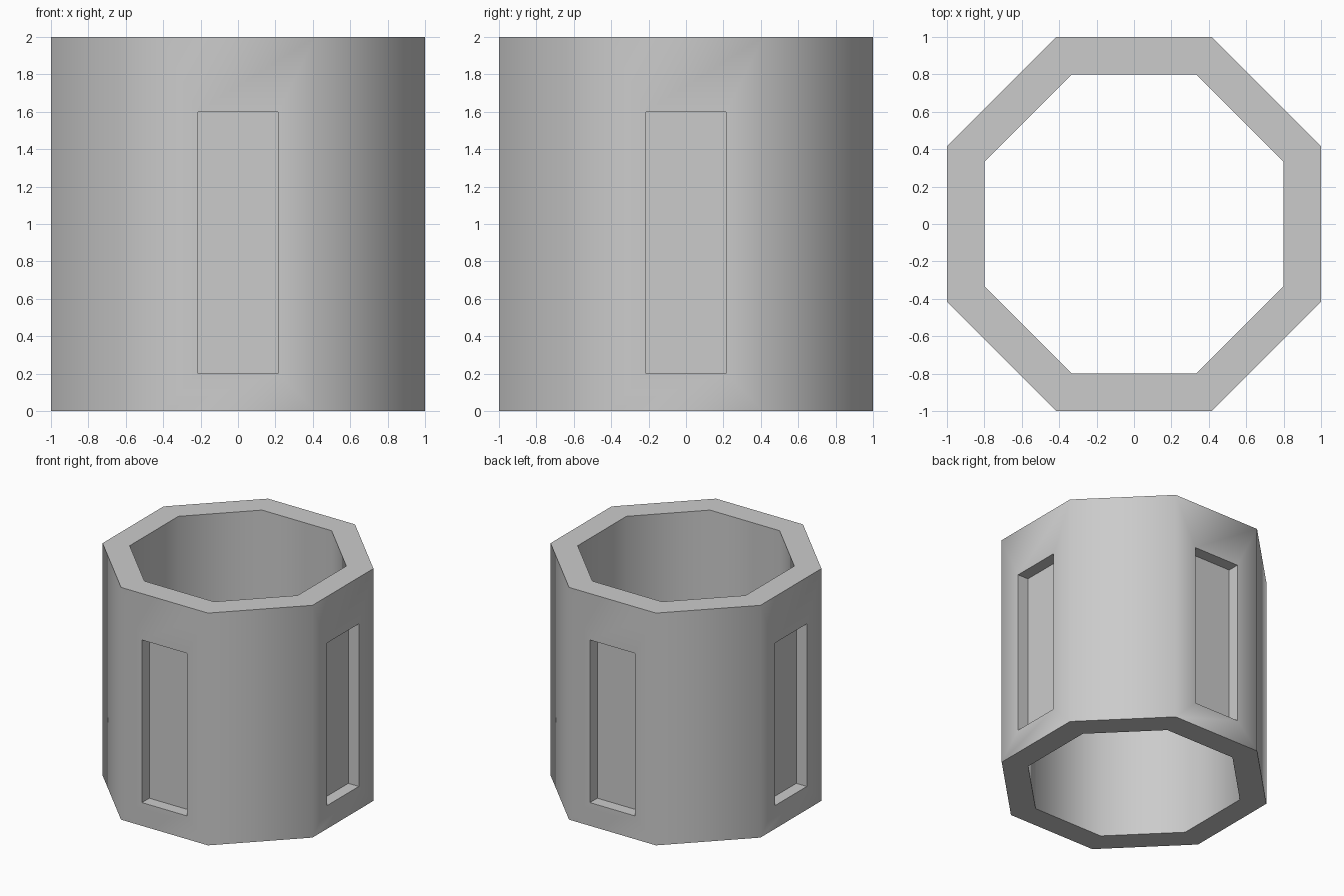
import bpy
import bmesh
import math
from mathutils import Vector

SIDES = 8
HEIGHT = 2.0
OUTER, INNER = 1.0, 0.8            # distance from axis to flat sides
PANEL_HALF, PANEL_LOW, PANEL_HIGH = 0.215, 0.2, 1.6
PANEL_DEPTH = 0.1

cube = bpy.data.objects.get("Cube")
if cube:
    bpy.data.objects.remove(cube, do_unlink=True)

grey = bpy.data.materials.new("plain_grey")
grey.use_nodes = True
colour = (0.6, 0.6, 0.6, 1)
grey.diffuse_color = colour
grey.node_tree.nodes["Principled BSDF"].inputs["Base Color"].default_value = colour


def ring(bm, apothem, z):
    """Octagon of vertices with flat sides facing the axes."""
    radius = apothem / math.cos(math.pi / SIDES)
    angles = [(i + 0.5) * math.tau / SIDES for i in range(SIDES)]
    return [bm.verts.new((radius * math.cos(a), radius * math.sin(a), z)) for a in angles]


# Octagonal tube: outer wall, top rim, inner wall, bottom rim
bm = bmesh.new()
loops = [ring(bm, OUTER, 0), ring(bm, OUTER, HEIGHT),
         ring(bm, INNER, HEIGHT), ring(bm, INNER, 0)]
outer_faces = []
for k in range(4):
    a, b = loops[k], loops[(k + 1) % 4]
    for i in range(SIDES):
        j = (i + 1) % SIDES
        face = bm.faces.new((a[i], a[j], b[j], b[i]))
        if k == 0:
            outer_faces.append(face)
bm.normal_update()

# Recessed panels on the four sides that face the axes
panels = [f for f in outer_faces if max(abs(f.normal.x), abs(f.normal.y)) > 0.99]
bmesh.ops.inset_individual(bm, faces=panels, thickness=0.1)
for face in panels:
    normal = face.normal.copy()
    across = Vector((-normal.y, normal.x, 0))
    for v in face.verts:
        side = math.copysign(PANEL_HALF, v.co.dot(across))
        z = PANEL_HIGH if v.co.z > HEIGHT / 2 else PANEL_LOW
        v.co = normal * OUTER + across * side + Vector((0, 0, z))
sunk = bmesh.ops.extrude_discrete_faces(bm, faces=panels)["faces"]
for face in sunk:
    face.normal_update()
    bmesh.ops.translate(bm, verts=face.verts, vec=face.normal * -PANEL_DEPTH)
bmesh.ops.recalc_face_normals(bm, faces=bm.faces)

mesh = bpy.data.meshes.new("octagonal_tube")
bm.to_mesh(mesh)
bm.free()
mesh.materials.append(grey)
tube = bpy.data.objects.new("octagonal_tube", mesh)
bpy.context.collection.objects.link(tube)

# Soft walls with crisp rims and panel edges
bpy.ops.object.select_all(action="DESELECT")
tube.select_set(True)
bpy.context.view_layer.objects.active = tube
bpy.ops.object.shade_smooth_by_angle(angle=math.radians(60))
